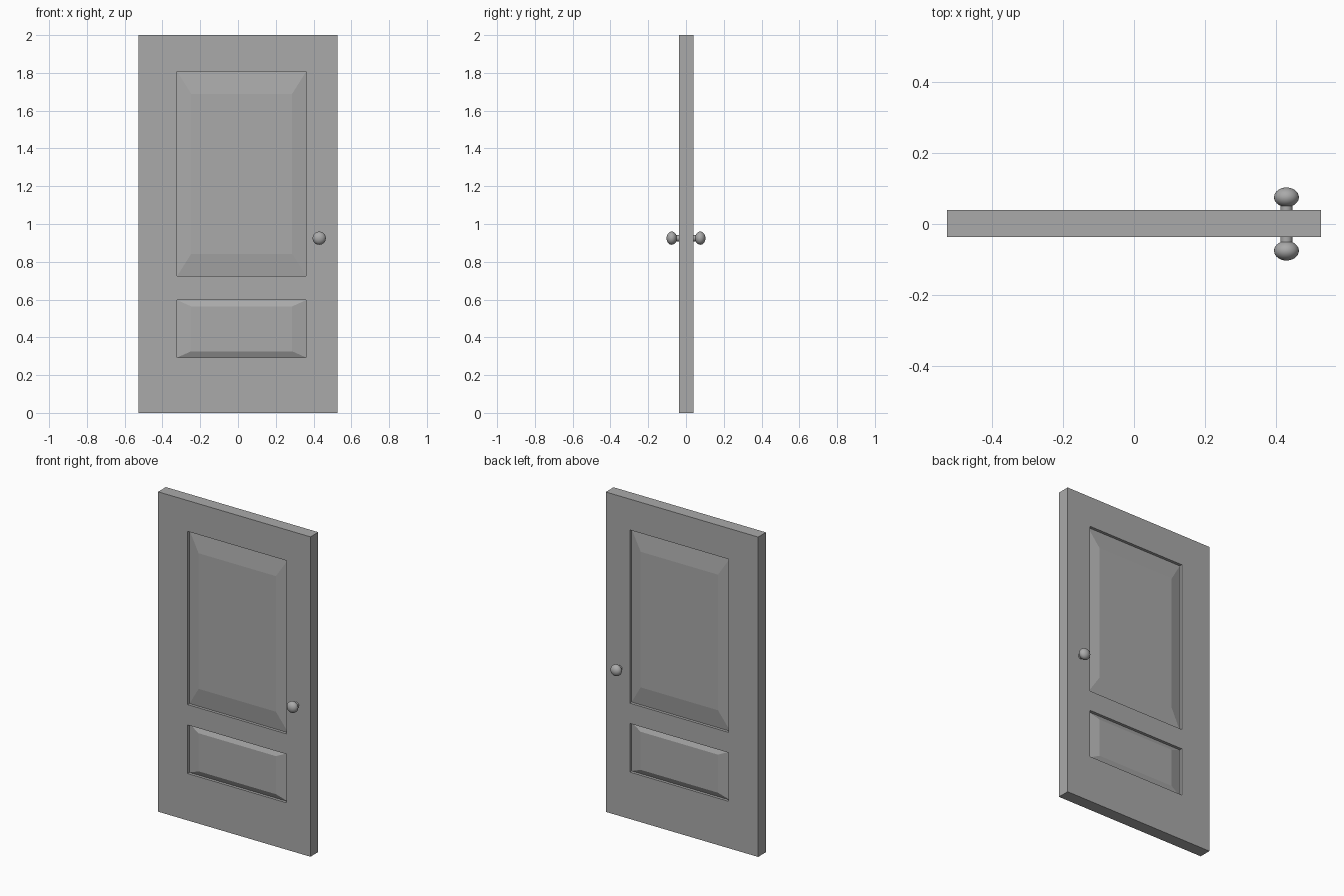
import bpy, bmesh, math
from mathutils import Vector, Matrix

cube = bpy.data.objects.get("Cube")
if cube:
    bpy.data.objects.remove(cube, do_unlink=True)


def make_material(name, colour):
    mat = bpy.data.materials.new(name)
    mat.use_nodes = True
    mat.diffuse_color = colour
    mat.node_tree.nodes["Principled BSDF"].inputs["Base Color"].default_value = colour
    return mat


def make_object(name, bm, mat):
    bmesh.ops.recalc_face_normals(bm, faces=bm.faces)
    mesh = bpy.data.meshes.new(name)
    bm.to_mesh(mesh)
    bm.free()
    mesh.materials.append(mat)
    obj = bpy.data.objects.new(name, mesh)
    bpy.context.collection.objects.link(obj)
    return obj


grey = make_material("plain grey", (0.4, 0.4, 0.4, 1))

# Door leaf dimensions
WIDTH, HEIGHT, FRONT, BACK = 1.054, 2.0, -0.037, 0.040
PANEL_X = (-0.322, 0.361)
PANELS_Z = ((0.293, 0.597), (0.724, 1.807))
GROOVE, FIELD_SCALE = 0.018, 0.783

# Door leaf: a box sliced along the panel edges
bm = bmesh.new()
size = Matrix.Diagonal((WIDTH, BACK - FRONT, HEIGHT, 1))
centre = Matrix.Translation((0, (FRONT + BACK) / 2, HEIGHT / 2))
bmesh.ops.create_cube(bm, size=1, matrix=centre @ size)
cuts = [((x, 0, 0), (1, 0, 0)) for x in PANEL_X]
cuts += [((0, 0, z), (0, 0, 1)) for pair in PANELS_Z for z in pair]
for point, normal in cuts:
    bmesh.ops.bisect_plane(bm, geom=bm.verts[:] + bm.edges[:] + bm.faces[:],
                           plane_co=point, plane_no=normal)
bm.normal_update()


def is_panel(face):
    c = face.calc_center_median()
    return (abs(face.normal.y) > 0.9 and PANEL_X[0] < c.x < PANEL_X[1]
            and any(low < c.z < high for low, high in PANELS_Z))


# Raised panels on both sides: straight step in, then a bevel back out
for face in [f for f in bm.faces if is_panel(f)]:
    normal = face.normal.copy()
    for depth, scale in ((-GROOVE, 1), (GROOVE - 0.002, FIELD_SCALE)):
        face = bmesh.ops.extrude_discrete_faces(bm, faces=[face])["faces"][0]
        middle = face.calc_center_median()
        for v in face.verts:
            v.co = middle + (v.co - middle) * scale + normal * depth
make_object("door_leaf", bm, grey)


# Knobs: a short stem carrying a flattened ball, turned about the y axis
def make_knob(name, side, surface):
    stem_r, ball_r, ball_half, ball_y = 0.017, 0.035, 0.0275, 0.0755
    start = math.acos(stem_r / ball_r)
    profile = [(stem_r, abs(surface) - 0.005)]
    steps = 14
    for i in range(steps + 1):
        a = -start + (start + math.pi / 2) * i / steps
        profile.append((ball_r * math.cos(a), ball_y + ball_half * math.sin(a)))
    knob = bmesh.new()
    verts = [knob.verts.new((r, side * y, 0)) for r, y in profile]
    edges = [knob.edges.new(pair) for pair in zip(verts, verts[1:])]
    bmesh.ops.spin(knob, geom=verts + edges, cent=(0, 0, 0), axis=(0, 1, 0),
                   angle=math.tau, steps=32, use_duplicate=False)
    bmesh.ops.remove_doubles(knob, verts=knob.verts, dist=0.0001)
    bmesh.ops.translate(knob, verts=knob.verts, vec=Vector((0.43, 0, 0.925)))
    obj = make_object(name, knob, grey)
    bpy.ops.object.select_all(action="DESELECT")
    obj.select_set(True)
    bpy.context.view_layer.objects.active = obj
    bpy.ops.object.shade_smooth_by_angle(angle=math.radians(40))


make_knob("front_knob", -1, FRONT)
make_knob("back_knob", 1, BACK)
